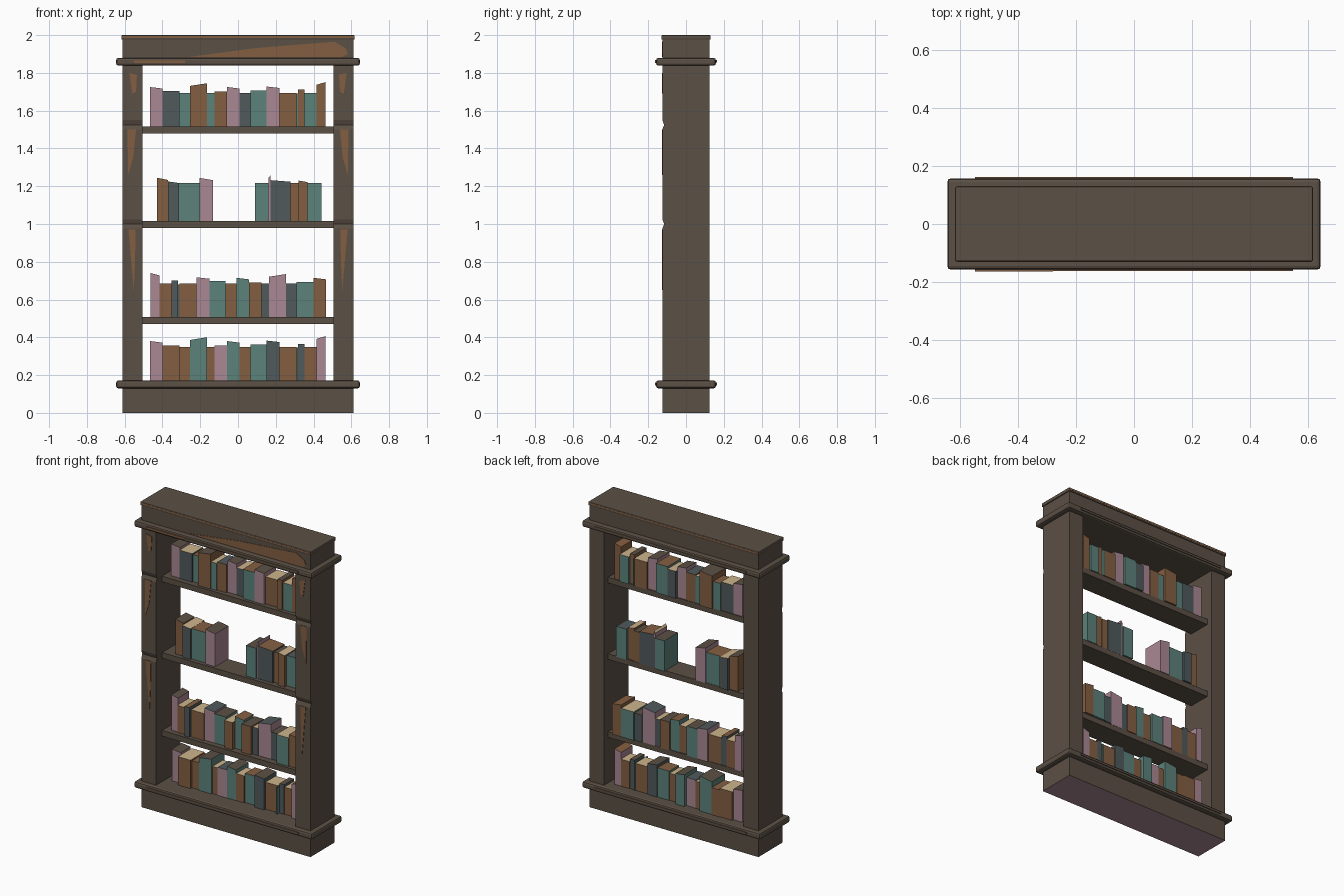
import bpy, bmesh, random

if "Cube" in bpy.data.objects:
    bpy.data.objects.remove(bpy.data.objects["Cube"])
random.seed(4)

def mat(name, c):
    m = bpy.data.materials.new(name)
    m.diffuse_color = (*c, 1)
    m.use_nodes = True
    m.node_tree.nodes["Principled BSDF"].inputs["Base Color"].default_value = m.diffuse_color
    return m

WOOD, TAN, TEAL, MAUVE, SLATE, CREAM = range(6)
MATS = [mat("dark_wood", (0.105, 0.08, 0.06)), mat("worn_brown", (0.231, 0.114, 0.054)),
        mat("teal_cloth", (0.107, 0.223, 0.195)), mat("mauve_cloth", (0.402, 0.246, 0.296)),
        mat("slate_cloth", (0.08, 0.102, 0.107)), mat("cream_pages", (0.61, 0.456, 0.262))]

def finish(bm, name, col, rule=None):
    bmesh.ops.recalc_face_normals(bm, faces=bm.faces)
    bm.normal_update()
    me = bpy.data.meshes.new(name)
    for m in MATS:
        me.materials.append(m)
    for f in bm.faces:
        c = rule(f) if rule else None
        f.material_index = col if c is None else c
    bm.to_mesh(me)
    bm.free()
    ob = bpy.data.objects.new(name, me)
    bpy.context.collection.objects.link(ob)
    return ob

def box(name, x, y, z, col=WOOD, bevel=0, rule=None, slope=0):
    bm = bmesh.new()
    bmesh.ops.create_cube(bm, size=1)
    for v in bm.verts:
        right, top = v.co.x > 0, v.co.z > 0
        v.co = (x[right], y[v.co.y > 0], z[top] + (slope * (0.5 if right else -0.5) if top else 0))
    if bevel:
        bmesh.ops.bevel(bm, geom=bm.edges[:], offset=bevel, segments=2, profile=0.5, affect='EDGES')
    return finish(bm, name, col, rule)

def prism(name, pts, shift, col=WOOD):
    bm = bmesh.new()
    f = bm.faces.new([bm.verts.new(p) for p in pts])
    r = bmesh.ops.extrude_face_region(bm, geom=[f])
    bmesh.ops.translate(bm, vec=shift, verts=[g for g in r['geom'] if isinstance(g, bmesh.types.BMVert)])
    return finish(bm, name, col)

# base, mouldings, header and cap
box("base", (-.612, .612), (-.125, .125), (0, .14),
    rule=lambda f: MAUVE if f.normal.z < -.5 else None)
box("header", (-.612, .612), (-.125, .125), (1.87, 1.98))
box("cap", (-.618, .618), (-.13, .13), (1.976, 2.0), bevel=.005)
for y in (-.131, .128):
    box("cap_worn_line", (-.612, .612), (y, y + .003), (1.985, 1.994), TAN)
for name, z in (("lower_moulding", .13), ("upper_moulding", 1.838)):
    box(name, (-.645, .645), (-.158, .158), (z, z + .042), bevel=.012)
    for s in (-1, 1):
        box(name + "_worn_edge", (-.55, .55), sorted((s * .152, s * .163)), (z + .016, z + .03),
            rule=lambda f: TAN if f.normal.z > .5 else None)
box("moulding_worn_patch", (-.55, -.28), (-.165, -.16), (1.852, 1.866), TAN)

# side posts with small notches on the front edge
prof = [(.125, .16), (.125, 1.85), (-.125, 1.85)]
for z in (1.525, 1.0):
    prof += [(-.125, z + .025), (-.116, z), (-.125, z - .025)]
prof += [(-.125, .16)]
for s in (-1, 1):
    prism("side_post", [(s * .505, y, z) for y, z in prof], (s * .107, 0, 0))
    # worn patches on the post fronts
    for pts in ([(.575, 1.8), (.535, 1.79), (.54, 1.70), (.56, 1.69)],
                [(.585, 1.5), (.54, 1.5), (.555, 1.35), (.582, 1.26)],
                [(.58, .972), (.542, .972), (.545, .8), (.552, .65)]):
        prism("post_worn_patch", [(s * x, -.125, z) for x, z in pts], (0, -.003, 0), TAN)

# worn patch across the header
prism("header_worn_patch", [(x, -.125, z) for x, z in
      [(-.27, 1.883), (.1, 1.932), (.51, 1.965), (.57, 1.93), (.582, 1.9), (.55, 1.883)]], (0, -.003, 0), TAN)

# shelves
for z in (.47, .98, 1.48):
    box("shelf", (-.51, .51), (-.065, .085), (z, z + .037))

# books: colour letter per book, with shared edge positions and heights
KEY = {'b': TAN, 't': TEAL, 'p': MAUVE, 's': SLATE}
EDGES = [-.465, -.4, -.31, -.255, -.165, -.125, -.057, .008, .066, .15, .22, .31, .318, .352, .416, .462]
HEIGHTS = [.205, .187, .178, .222, .178, .185, .205, .178, .192, .208, .178, .175, .195, .178, .228]
EDGES2 = [-.43, -.37, -.312, -.203, -.132, None, .09, .162, .172, .278, .32, .368, .442]
HEIGHTS2 = [.223, .205, .2, .222, 0, 0, .2, .235, .212, .2, .21, .2]

def row(z, cols, edges, heights):
    tops = [WOOD, CREAM, TAN, WOOD, CREAM, SLATE]
    for i, c in enumerate(cols):
        if c == '-':
            continue
        h = heights[i]
        slope = .014 if h >= .22 else -.008 if h > .2 else 0
        if edges[0] is not None and i < 5 and h >= .22 and edges is not EDGES:
            slope = -.012
        page = tops[i % 6]
        y0 = -.02 - random.random() * .03
        y1 = .075 + random.random() * .025
        box("book", (edges[i], edges[i + 1]), (y0, y1), (z, z + h), KEY[c], slope=slope,
            rule=lambda f: page if f.normal.z > .5 else None)

row(1.516, "pstbtbpstpbtbtb", EDGES, HEIGHTS)
row(1.016, "bstp--tpsbbt", EDGES2, HEIGHTS2)
row(.506, "pbssbptbtbspstb"[:15], [-e for e in reversed(EDGES)], HEIGHTS[::-1])
row(.171, "pbbtbptbtsbtsbp", EDGES, HEIGHTS)
